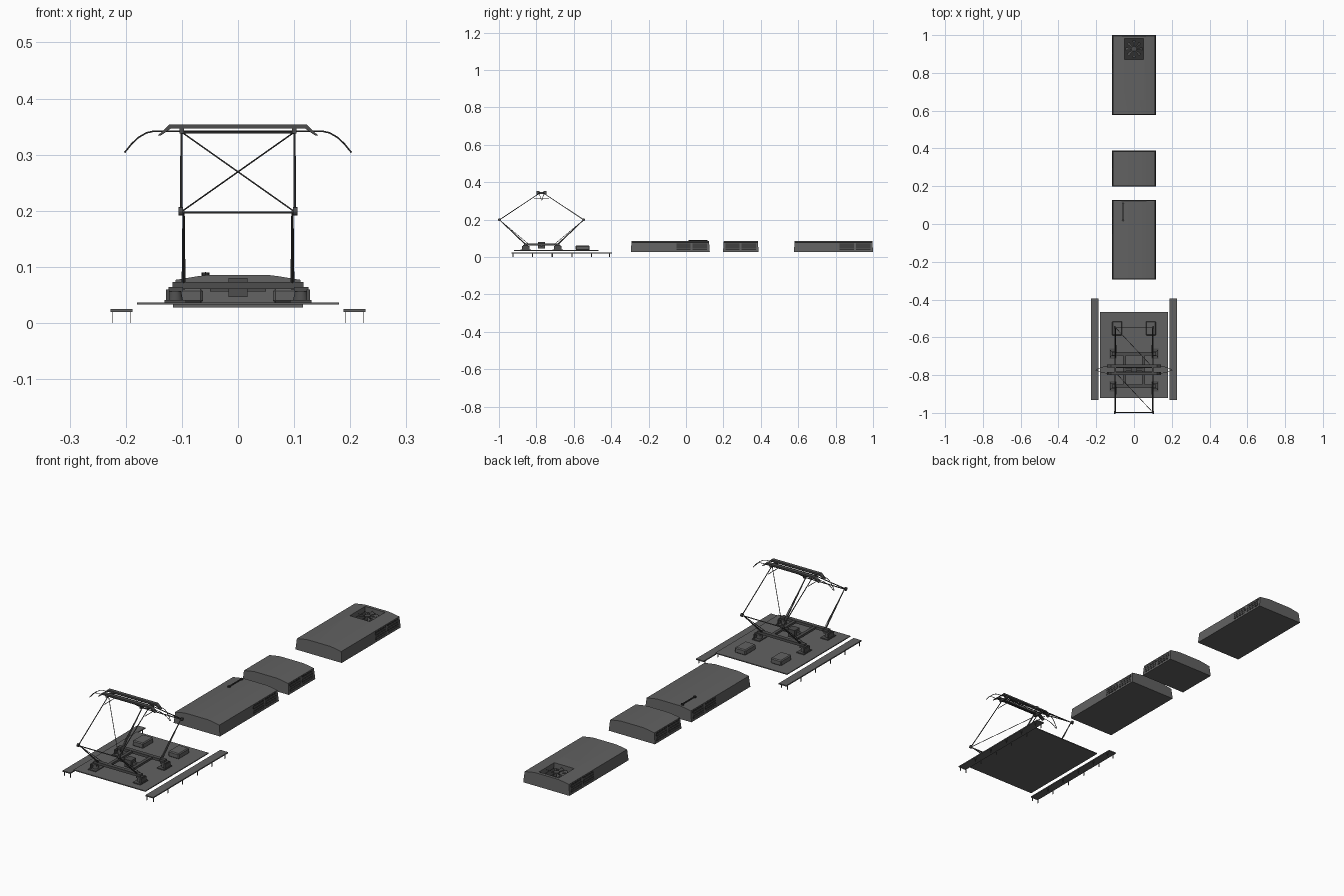
import bpy, bmesh, math
from mathutils import Vector

if "Cube" in bpy.data.objects:
    bpy.data.objects.remove(bpy.data.objects["Cube"])


def material(name, v):
    m = bpy.data.materials.new(name)
    m.diffuse_color = (v, v, v, 1)
    m.use_nodes = True
    m.node_tree.nodes["Principled BSDF"].inputs["Base Color"].default_value = m.diffuse_color
    return m


GREY = material("roof grey", 0.12)
METAL = material("frame grey", 0.075)
DARK = material("dark vent", 0.03)


def finish(name, bm, mat, smooth=False):
    bmesh.ops.recalc_face_normals(bm, faces=bm.faces)
    me = bpy.data.meshes.new(name)
    bm.to_mesh(me)
    bm.free()
    me.materials.append(mat)
    ob = bpy.data.objects.new(name, me)
    bpy.context.collection.objects.link(ob)
    if smooth:
        bpy.ops.object.select_all(action='DESELECT')
        ob.select_set(True)
        bpy.context.view_layer.objects.active = ob
        bpy.ops.object.shade_smooth_by_angle(angle=math.radians(30))
    return ob


def boxes(name, mat, specs):
    """Several boxes in one object, each (x0, x1, y0, y1, z0, z1)."""
    bm = bmesh.new()
    for x0, x1, y0, y1, z0, z1 in specs:
        vs = bmesh.ops.create_cube(bm, size=1)["verts"]
        for v in vs:
            v.co = ((x0 + x1) / 2 + v.co.x * (x1 - x0),
                    (y0 + y1) / 2 + v.co.y * (y1 - y0),
                    (z0 + z1) / 2 + v.co.z * (z1 - z0))
    return finish(name, bm, mat)


def rods(name, mat, specs, sides=8):
    """Tapered rods, each (start, end, start radius, end radius)."""
    bm = bmesh.new()
    for a, b, ra, rb in specs:
        a, b = Vector(a), Vector(b)
        vs = bmesh.ops.create_cone(bm, cap_ends=True, segments=sides, radius1=ra,
                                   radius2=rb, depth=(b - a).length)["verts"]
        q = (b - a).to_track_quat('Z', 'Y')
        for v in vs:
            v.co = q @ v.co + (a + b) / 2
    return finish(name, bm, mat, True)


def extrude_profile(name, mat, pts, y0, y1, inset=0.0, smooth=False):
    """An x-z outline carried along y; inset leans the ends in towards the top."""
    bm = bmesh.new()
    zmin, zmax = min(p[1] for p in pts), max(p[1] for p in pts)
    lean = lambda z: inset * (z - zmin) / (zmax - zmin)
    a = [bm.verts.new((x, y0 + lean(z), z)) for x, z in pts]
    b = [bm.verts.new((x, y1 - lean(z), z)) for x, z in pts]
    bm.faces.new(a)
    bm.faces.new(b[::-1])
    n = len(pts)
    for i in range(n):
        bm.faces.new((a[i], a[(i + 1) % n], b[(i + 1) % n], b[i]))
    return finish(name, bm, mat, smooth)


# Three roof pods with arched tops
half = [(0.116, 0.028), (0.111, 0.077), (0.095, 0.0795), (0.075, 0.083), (0.055, 0.0855)]
profile = half + [(-x, z) for x, z in reversed(half)]
pods = {"middle_pod": (-0.295, 0.127, -0.052, 0.112),
        "short_pod": (0.198, 0.388, 0.210, 0.374),
        "rear_pod": (0.577, 1.0, 0.822, 0.986)}
for name, (y0, y1, v0, v1) in pods.items():
    pod = extrude_profile(name, GREY, profile, y0, y1, 0.004, True)
    # side vents: dark panels with slats, leaning with the pod wall
    for part, mat, zs, out in (("vent", DARK, [(0.037, 0.073)], 0.0006),
                               ("slats", METAL, [(z, z + 0.005) for z in
                                                 (0.042, 0.052, 0.062)], 0.0014)):
        mid = (v0 + v1) / 2
        bm = bmesh.new()
        for s in (-1, 1):
            for p0, p1 in ((v0, mid - 0.005), (mid + 0.005, v1)):
                for z0, z1 in zs:
                    c = []
                    for d in (-0.001, out):
                        for y, z in ((p0, z0), (p1, z0), (p1, z1), (p0, z1)):
                            x = 0.116 - 0.005 * (z - 0.028) / 0.049 + d
                            c.append(bm.verts.new((s * x, y, z)))
                    bm.faces.new(c[:4])
                    bm.faces.new(c[4:])
                    for i in range(4):
                        j = (i + 1) % 4
                        bm.faces.new((c[i], c[j], c[4 + j], c[4 + i]))
        finish(name + "_" + part, bm, mat)

# Fan well cut into the rear pod
cutter = boxes("fan_well_cutter", DARK, [(-0.05, 0.05, 0.872, 0.982, 0.06, 0.12)])
mod = pod.modifiers.new("fan well", 'BOOLEAN')
mod.operation, mod.object, mod.solver = 'DIFFERENCE', cutter, 'EXACT'
bpy.context.view_layer.objects.active = pod
bpy.ops.object.modifier_apply(modifier=mod.name)
bpy.data.objects.remove(cutter)
boxes("fan_well_floor", DARK, [(-0.05, 0.05, 0.872, 0.982, 0.059, 0.0615)])
fan = Vector((0, 0.927, 0.075))
bm = bmesh.new()
for k in range(8):
    a = k * math.tau / 8
    quad = []
    for r, da, dz in ((0.01, -0.3, 0), (0.046, -0.17, -0.004), (0.046, 0.17, 0.004), (0.01, 0.3, 0)):
        quad.append(bm.verts.new(fan + Vector((r * math.cos(a + da), r * math.sin(a + da), dz))))
    bm.faces.new(quad)
finish("fan_blades", bm, METAL)
rods("fan_hub", METAL, [(fan - Vector((0, 0, 0.012)), fan + Vector((0, 0, 0.004)), 0.013, 0.013)], 16)

# Grab rail on the middle pod
rods("grab_rail", DARK, [((-0.058, 0.02, 0.088), (-0.058, 0.108, 0.088), 0.003, 0.003)]
     + [((-0.058, y, 0.083), (-0.058, y, 0.0905), 0.007, 0.007) for y in (0.02, 0.108)])

# Base plate, side walkways and their thin brackets
boxes("base_plate", GREY, [(-0.18, 0.18, -0.92, -0.467, 0.033, 0.037)])
boxes("walkways", GREY, [(min(s * 0.188, s * 0.227), max(s * 0.188, s * 0.227),
                          -0.932, -0.395, 0.020, 0.025) for s in (-1, 1)])
boxes("walkway_brackets", METAL, [(s * x - 0.0004, s * x + 0.0004, y - 0.003, y + 0.003, 0, 0.022)
                                  for s in (-1, 1) for x in (0.192, 0.223)
                                  for y in (-0.925, -0.82, -0.715, -0.61, -0.505, -0.41)])

# Equipment boxes on the plate
for s, side in ((-1, "left"), (1, "right")):
    ob = boxes(side + "_equipment_box", GREY, [(s * 0.0895 - 0.027, s * 0.0895 + 0.027,
                                               -0.59, -0.515, 0.036, 0.061)])
    bev = ob.modifiers.new("bevel", 'BEVEL')
    bev.width, bev.segments = 0.004, 1

# Pantograph base frame on four feet
CY = -0.772
feet, insul = [], []
for s in (-1, 1):
    for t in (-1, 1):
        x, y = s * 0.112, CY + t * 0.086
        feet += [(x - 0.019, x + 0.019, y - 0.028, y + 0.028, 0.036, 0.041),
                 (s * 0.125 - 0.003, s * 0.125 + 0.003, y - 0.02, y + 0.02, 0.04, 0.06),
                 (x - 0.012, x + 0.014, y - 0.014, y + 0.014, 0.056, 0.064)]
        insul.append(((x, y, 0.04), (x, y, 0.06), 0.014, 0.01))
boxes("frame_feet", METAL, feet)
rods("insulators", METAL, insul, 12)
boxes("base_frame", METAL,
      [(-0.117, 0.117, CY + t * 0.086 - 0.009, CY + t * 0.086 + 0.009, 0.061, 0.073) for t in (-1, 1)]
      + [(x - 0.007, x + 0.007, CY - 0.08, CY + 0.08, 0.062, 0.072) for x in (-0.05, 0.05)])
boxes("drive_box", METAL, [(-0.017, 0.017, CY - 0.018, CY + 0.018, 0.046, 0.08),
                           (-0.05, 0.05, CY - 0.006, CY + 0.006, 0.056, 0.07)])

# Folding arms: lower arms, knees, upper arms with one diagonal brace each
lower, upper, knees = [], [], []
for t in (-1, 1):
    ky, hy = CY + t * 0.2255, CY + t * 0.012
    for s in (-1, 1):
        lower += [((s * 0.097, CY + t * 0.08, 0.062), (s * 0.097, ky, 0.199), 0.0036, 0.002),
                  ((s * 0.097, CY + t * 0.066, 0.066), (s * 0.097, ky, 0.199), 0.0012, 0.0012)]
        upper.append(((s * 0.101, ky, 0.199), (s * 0.101, hy, 0.34), 0.0022, 0.0018))
        knees.append(((s * 0.098, ky, 0.199), (s * 0.106, ky, 0.199), 0.0075, 0.0075))
    upper += [((-0.1, ky, 0.197), (0.1, ky, 0.197), 0.0022, 0.0022),
              ((-0.1, hy, 0.34), (0.1, hy, 0.34), 0.0022, 0.0022),
              ((-t * 0.1, ky, 0.199), (t * 0.1, hy, 0.34), 0.0014, 0.0014)]
rods("lower_arms", METAL, lower)
rods("upper_arms", METAL, upper)
rods("knee_joints", METAL, knees, 12)
rods("head_ties", METAL, [((s * 0.101, CY - 0.04, 0.313), (s * 0.101, CY + 0.04, 0.313), 0.0014, 0.0014)
                          for s in (-1, 1)])

# Contact strips and curved horns
strip = [(0.143, 0.334), (0.122, 0.354), (-0.122, 0.354), (-0.143, 0.334),
         (-0.138, 0.334), (-0.119, 0.347), (0.119, 0.347), (0.138, 0.334)]
horn = [(0.10, 0.342, 1), (0.15, 0.342, 0.9), (0.163, 0.339, 0.8), (0.177, 0.331, 0.55),
        (0.189, 0.32, 0.3), (0.202, 0.304, 0.1)]
segs = []
for t, end in ((-1, "front"), (1, "rear")):
    y = CY + t * 0.019
    extrude_profile(end + "_contact_strip", METAL, strip, y - 0.008, y + 0.008)
    path = [(-x, z, w) for x, z, w in reversed(horn)] + horn
    for p, q in zip(path, path[1:]):
        segs.append(((p[0], CY + t * 0.019 * p[2], p[1]), (q[0], CY + t * 0.019 * q[2], q[1]), 0.0014, 0.0014))
rods("horns", METAL, segs, 6)
boxes("head_brackets", METAL, [(s * 0.1 - 0.004, s * 0.1 + 0.004, CY - 0.027, CY + 0.027, 0.338, 0.347)
                               for s in (-1, 1)])
